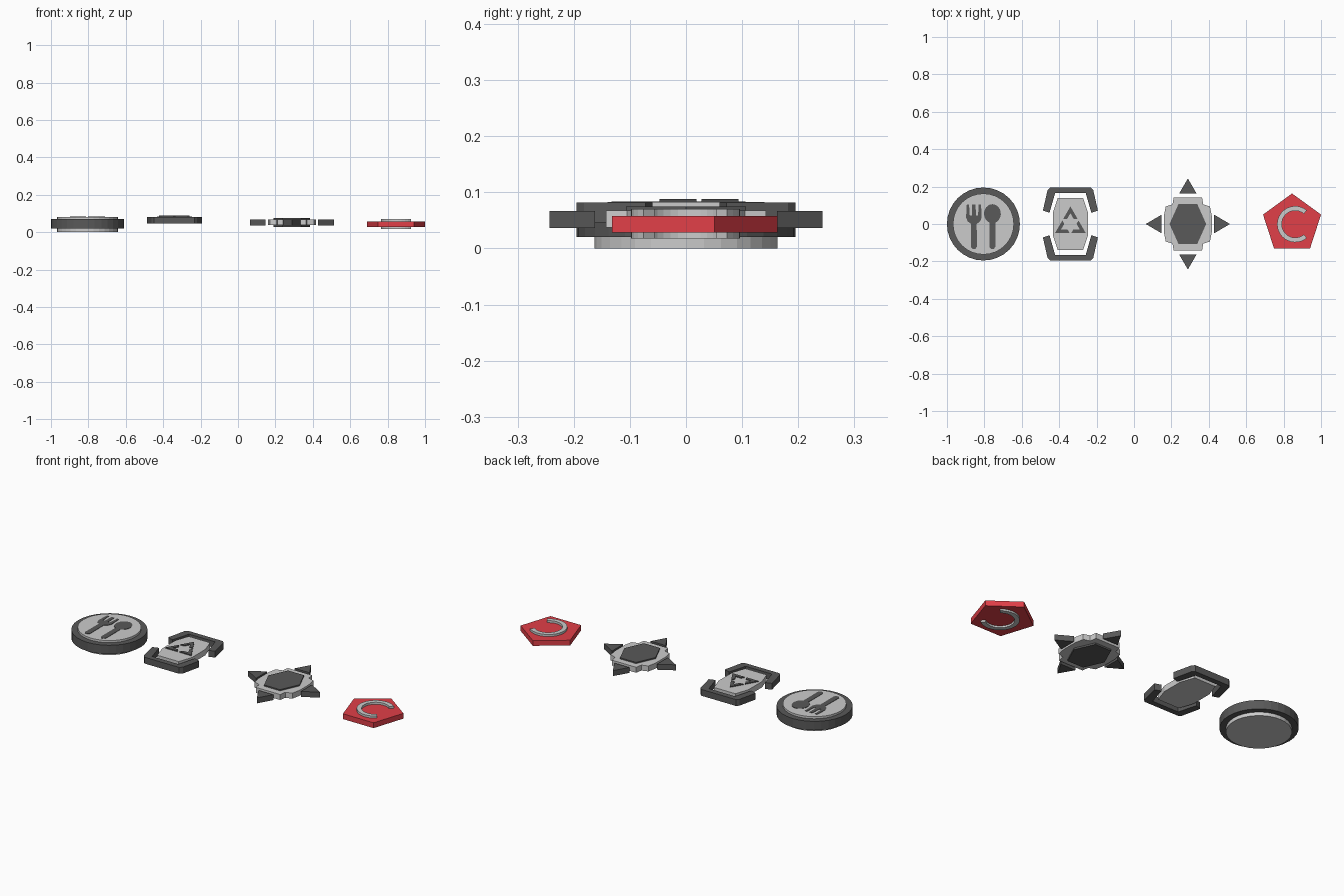
import bpy, bmesh
from math import sin, cos, pi, radians

if "Cube" in bpy.data.objects:
    bpy.data.objects.remove(bpy.data.objects["Cube"])


def material(name, rgb):
    m = bpy.data.materials.new(name)
    m.diffuse_color = (*rgb, 1)
    m.use_nodes = True
    m.node_tree.nodes["Principled BSDF"].inputs["Base Color"].default_value = m.diffuse_color
    return m


DARK = material("dark_grey", (0.1, 0.1, 0.1))
RED = material("red", (0.75, 0.05, 0.065))


def prism(name, outlines, z0, z1, at, mat=None):
    """Extrude one or more closed outlines from z0 to z1 into one object."""
    bm = bmesh.new()
    for pts in outlines:
        face = bm.faces.new([bm.verts.new((x, y, z0)) for x, y in pts])
        ext = bmesh.ops.extrude_face_region(bm, geom=[face], use_keep_orig=True)
        top = [v for v in ext["geom"] if isinstance(v, bmesh.types.BMVert)]
        bmesh.ops.translate(bm, verts=top, vec=(0, 0, z1 - z0))
    bmesh.ops.recalc_face_normals(bm, faces=bm.faces)
    mesh = bpy.data.meshes.new(name)
    bm.to_mesh(mesh)
    bm.free()
    ob = bpy.data.objects.new(name, mesh)
    ob.location.x = at
    bpy.context.collection.objects.link(ob)
    if mat:
        mesh.materials.append(mat)
    return ob


def arc(r, a0, a1, n, c=(0, 0), ry=None):
    ry = ry or r
    return [(c[0] + r * cos(radians(a0 + (a1 - a0) * i / n)),
             c[1] + ry * sin(radians(a0 + (a1 - a0) * i / n))) for i in range(n + 1)]


def circle(r, n):
    return arc(r, 0, 360, n)[:-1]


def mirror_x(half, c=0):
    """Close a right-hand half outline with its reflection about x = c."""
    left = [(-x, y) for x, y in reversed(half) if x > 1e-6]
    return [(x + c, y) for x, y in half + left]


def mirror_xy(quarter):
    return mirror_x(quarter + [(x, -y) for x, y in reversed(quarter) if y > 1e-6])


def turn(pts, deg):
    c, s = cos(radians(deg)), sin(radians(deg))
    return [(x * c - y * s, x * s + y * c) for x, y in pts]


# Dining token: disc, surrounding ring, fork and spoon inlay
X = -0.805
prism("dining_disc", [circle(0.163, 32)], 0, 0.082, X)
bm = bmesh.new()
loops = [[bm.verts.new((x, y, z)) for x, y in circle(r, 32)]
         for r, z in ((0.195, 0.02), (0.195, 0.07), (0.163, 0.07), (0.163, 0.02))]
for k in range(4):
    a, b = loops[k], loops[(k + 1) % 4]
    for i in range(32):
        j = (i + 1) % 32
        bm.faces.new((a[i], a[j], b[j], b[i]))
bmesh.ops.recalc_face_normals(bm, faces=bm.faces)
ring_mesh = bpy.data.meshes.new("dining_ring")
bm.to_mesh(ring_mesh)
bm.free()
ring_mesh.materials.append(DARK)
ring = bpy.data.objects.new("dining_ring", ring_mesh)
ring.location.x = X
bpy.context.collection.objects.link(ring)

fork = [(0, 0.105), (0.009, 0.105), (0.011, 0.045), (0.022, 0.045), (0.026, 0.105),
        (0.038, 0.105), (0.042, 0.035), (0.034, 0.015), (0.015, 0.0),
        (0.016, -0.122), (0.008, -0.133)]
spoon = arc(0.045, 90, -70, 10, (0, 0.055), 0.051) + [(0.016, -0.122), (0.008, -0.133)]
prism("fork", [mirror_x(fork, -0.051)], 0.07, 0.084, X, DARK)
prism("spoon", [mirror_x(spoon, 0.048)], 0.07, 0.084, X, DARK)

# Recycling token: plate, two brackets, three-corner triangle mark
X = -0.34
plate = [(0.067, 0.14), (0.094, 0.06)]
prism("recycling_plate", [mirror_xy(plate)], 0.05, 0.083, X)
right = [(0.108, 0.195), (0.122, 0.182), (0.147, 0.072), (0.112, 0.06), (0.082, 0.165)]
bracket = mirror_x(right)
prism("bracket_back", [bracket], 0.046, 0.082, X, DARK)
prism("bracket_front", [turn(bracket, 180)], 0.046, 0.082, X, DARK)
chevron = [(0, 0.094), (0.038, 0.028), (0.017, 0.028), (0, 0.058),
           (-0.017, 0.028), (-0.038, 0.028)]
prism("triangle_mark", [turn(chevron, a) for a in (0, 120, 240)], 0.075, 0.088, X, DARK)

# Compass token: notched plate, hexagon core, four pointers
X = 0.288
body = [(0.076, 0.143), (0.082, 0.105), (0.118, 0.094), (0.128, 0.045)]
prism("compass_plate", [mirror_xy(body)], 0.037, 0.068, X)
prism("hexagon_core", [mirror_xy([(0.05, 0.107), (0.098, 0)])], 0.028, 0.075, X, DARK)
tall = [(-0.047, 0.162), (0.047, 0.162), (0, 0.243)]
wide = [(-0.05, 0.14), (0.05, 0.14), (0, 0.225)]
for name, shape, a in (("back", tall, 0), ("left", wide, 90),
                       ("front", tall, 180), ("right", wide, 270)):
    prism("pointer_" + name, [turn(shape, a)], 0.036, 0.067, X, DARK)

# Pentagon token: red pentagon with an open arc through it
X = 0.845
prism("pentagon", [arc(0.163, 90, 450, 5)[:-1]], 0.028, 0.058, X, RED)
c = (0.017, -0.001)
prism("open_arc", [arc(0.097, 50, 310, 24, c) + arc(0.072, 310, 50, 24, c)],
      0.018, 0.07, X)
